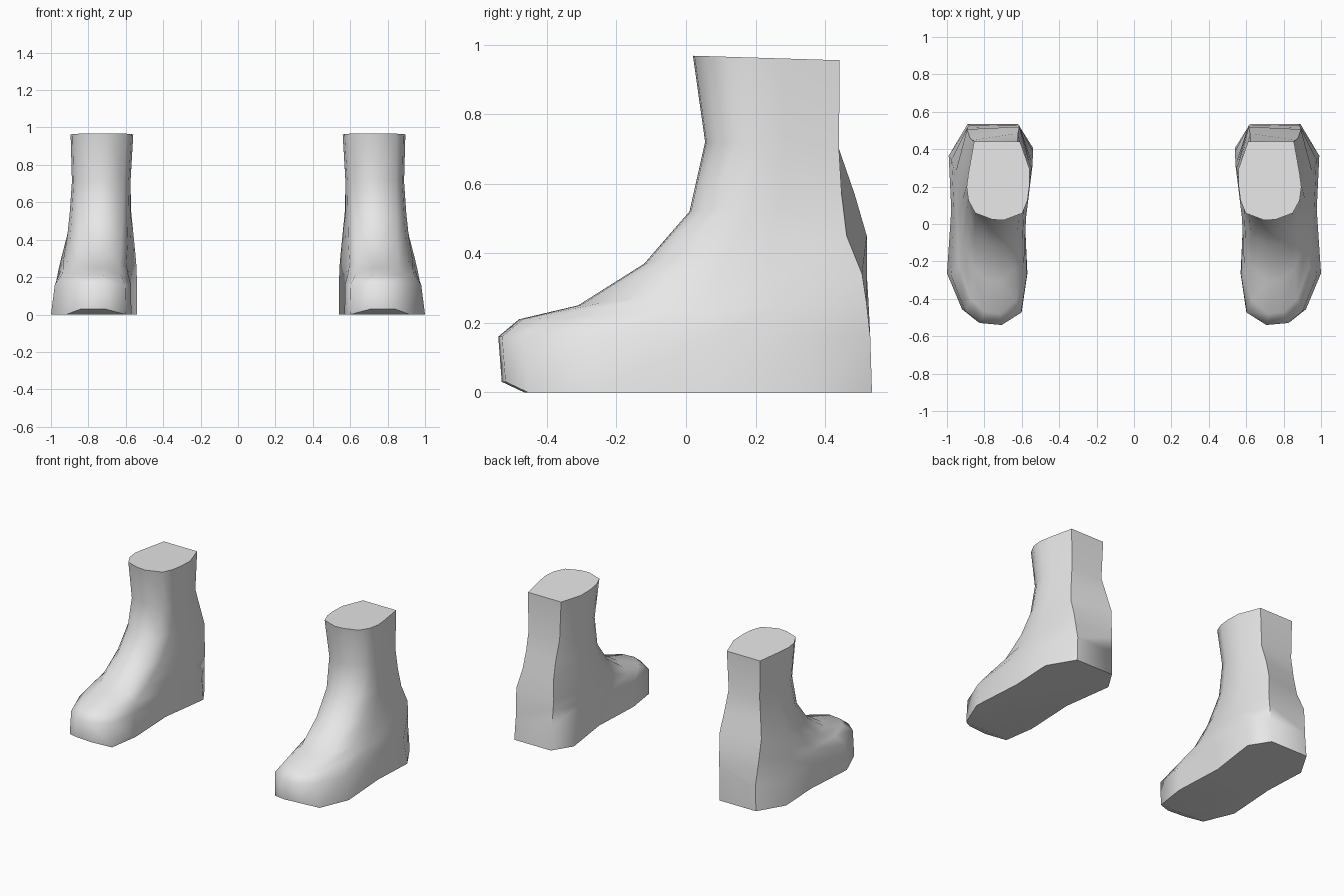
import bpy
import bmesh

default_cube = bpy.data.objects.get("Cube")
if default_cube:
    bpy.data.objects.remove(default_cube, do_unlink=True)

# One plain material for both boots
grey = bpy.data.materials.new("light grey")
grey.use_nodes = True
grey_value = (0.8, 0.8, 0.8, 1.0)
grey.diffuse_color = grey_value
grey.node_tree.nodes["Principled BSDF"].inputs["Base Color"].default_value = grey_value

# Unit outlines seen from above: u runs inner (-1) to outer (1), v runs toe (0) to heel (1)
SOLE = [(-.26, 0), (.3, .01), (.65, .07), (1, .25), (.9, .57), (.96, .84),
        (.52, 1), (-.65, 1), (-1, .88), (-.8, .57), (-.87, .25), (-.74, .06)]
ANKLE = [(-.18, 0), (.18, .01), (.72, .09), (.94, .25), (1, .42), (.94, .6),
         (.76, 1), (-.7, 1), (-1, .66), (-1, .42), (-.94, .25), (-.78, .09)]

# Tilted sections from sole to cuff:
# front y, front z, back y, back z, inner x, outer x, ankle blend, toe taper, heel skew
SECTIONS = [
    (-.53, 0, .535, 0, .54, 1, 0, 0, 0),
    (-.54, .16, .53, .16, .54, .985, .05, .04, 0),
    (-.48, .21, .525, .26, .54, .972, .4, .25, .01),
    (-.31, .25, .52, .34, .543, .96, .65, .33, .02),
    (-.12, .37, .52, .45, .555, .93, .85, .22, .08),
    (.01, .52, .485, .57, .57, .905, .95, .08, .05),
    (.055, .72, .44, .7, .575, .888, 1, 0, 0),
    (.02, .968, .442, .955, .56, .895, 1, 0, 0),
]


def mix(a, b, t):
    return a + (b - a) * t


def section_points(section, side):
    """Place one blended outline as a tilted ring around the foot."""
    front_y, front_z, back_y, back_z, inner, outer, blend, taper, skew = section
    points = []
    for (su, sv), (au, av) in zip(SOLE, ANKLE):
        u, v = mix(su, au, blend), mix(sv, av, blend)
        u *= 1 - taper * (1 - v) ** 2
        y = mix(front_y, back_y, v) - skew * max(0, u) * v
        x = mix(inner, outer, (u + 1) / 2)
        points.append((side * x, y, mix(front_z, back_z, v)))
    return points


def build_boot(name, side):
    bm = bmesh.new()
    rings = [[bm.verts.new(p) for p in section_points(s, side)] for s in SECTIONS]
    count = len(SOLE)

    # Walls of the foot and leg
    for low, high in zip(rings, rings[1:]):
        for i in range(count):
            j = (i + 1) % count
            bm.faces.new((low[i], low[j], high[j], high[i]))

    # Flat sole with a lifted toe tip, and the closed cuff
    sole = rings[0]
    for tip in sole[:2]:
        tip.co.z = 0.03
    bm.faces.new(sole[2:])
    bm.faces.new((sole[-1], sole[0], sole[1], sole[2]))
    bm.faces.new(rings[-1])
    bmesh.ops.recalc_face_normals(bm, faces=bm.faces)

    mesh = bpy.data.meshes.new(name)
    bm.to_mesh(mesh)
    bm.free()
    mesh.materials.append(grey)
    boot = bpy.data.objects.new(name, mesh)
    bpy.context.collection.objects.link(boot)

    # Soft walls, crisp sole and cuff edges
    bpy.ops.object.select_all(action="DESELECT")
    boot.select_set(True)
    bpy.context.view_layer.objects.active = boot
    bpy.ops.object.shade_smooth_by_angle(angle=1.05)


build_boot("left_boot", 1)
build_boot("right_boot", -1)
